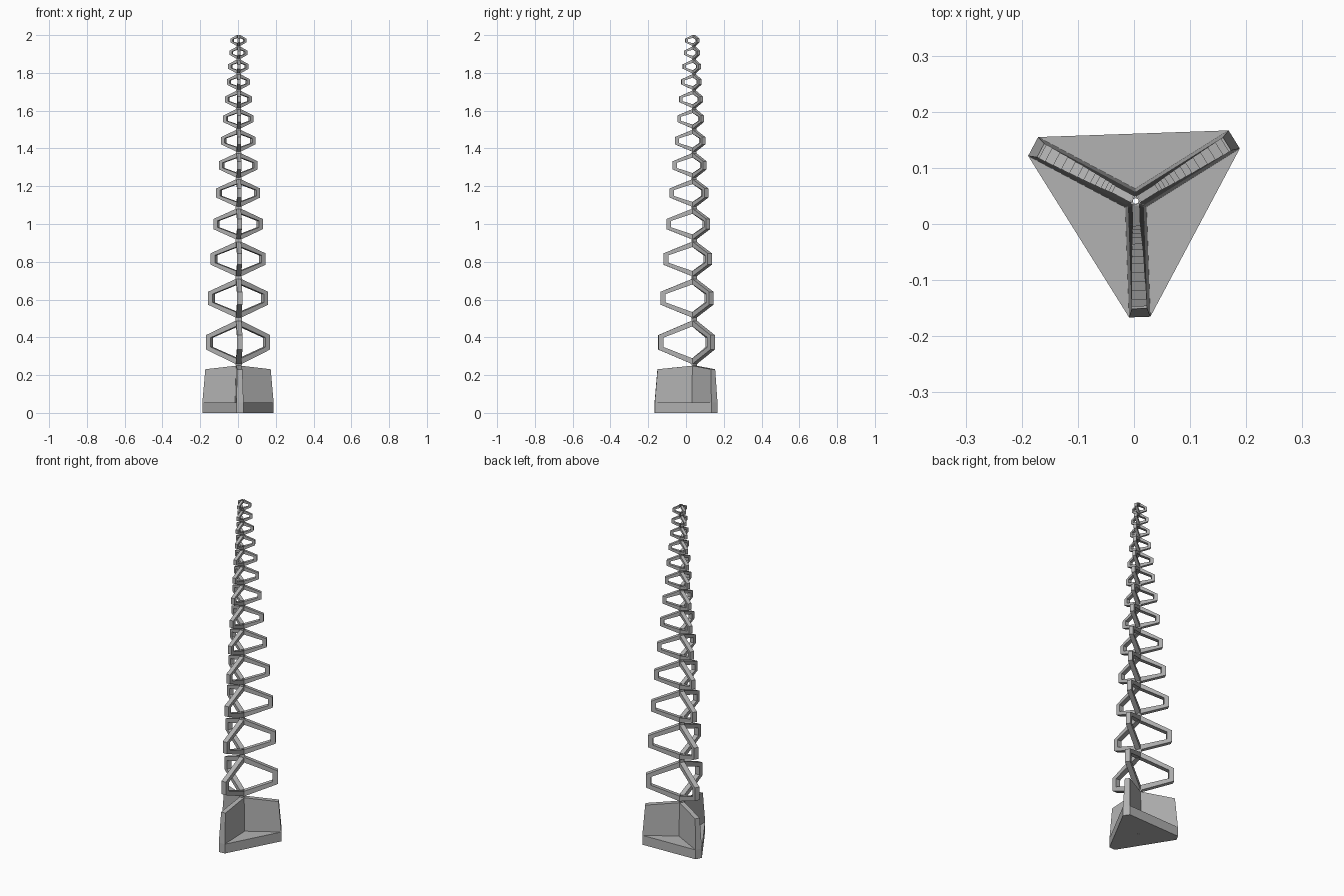
import bpy, bmesh, math
from mathutils import Vector

cube = bpy.data.objects.get("Cube")
if cube:
    bpy.data.objects.remove(cube)

AXIS = Vector((0.003, 0.041, 0))
ANGLES = [math.radians(a) for a in (-88, 32, 152)]
BORE = 0.005          # narrow open channel along the axis

grey = bpy.data.materials.new("plain grey")
grey.use_nodes = True
colour = (0.45, 0.45, 0.45, 1)
grey.diffuse_color = colour
grey.node_tree.nodes["Principled BSDF"].inputs["Base Color"].default_value = colour


def finish(name, bm):
    bmesh.ops.recalc_face_normals(bm, faces=bm.faces)
    mesh = bpy.data.meshes.new(name)
    bm.to_mesh(mesh)
    bm.free()
    mesh.materials.append(grey)
    obj = bpy.data.objects.new(name, mesh)
    bpy.context.collection.objects.link(obj)
    return obj


def place(radius, side, z, angle):
    out = Vector((math.cos(angle), math.sin(angle), 0))
    across = Vector((-out.y, out.x, 0))
    return AXIS + out * radius + across * side + Vector((0, 0, z))


def three_arms(name, profile, half_width):
    """Extrude a radius/height profile sideways, once for each arm."""
    bm = bmesh.new()
    for angle in ANGLES:
        left, right = [[bm.verts.new(place(r, s * half_width(z), z, angle))
                        for r, z in profile] for s in (1, -1)]
        bm.faces.new(left)
        bm.faces.new(right[::-1])
        for i in range(len(profile)):
            j = (i + 1) % len(profile)
            bm.faces.new((left[i], right[i], right[j], left[j]))
    return finish(name, bm)


# Base plate: a triangle with blunt corners
FOOT, PLATE_TOP, FOOT_HALF = 0.207, 0.055, 0.019
bm = bmesh.new()
corners = [bm.verts.new(place(FOOT, s * FOOT_HALF, 0, a))
           for a in ANGLES for s in (-1, 1)]
floor = bm.faces.new(corners)
top = bmesh.ops.extrude_face_region(bm, geom=[floor])["geom"]
bmesh.ops.translate(bm, vec=(0, 0, PLATE_TOP),
                    verts=[g for g in top if isinstance(g, bmesh.types.BMVert)])
plate = finish("base_plate", bm)

# Bore through the plate
bm = bmesh.new()
bmesh.ops.create_cone(bm, cap_ends=True, segments=16, radius1=BORE,
                      radius2=BORE, depth=0.3)
bmesh.ops.translate(bm, vec=AXIS, verts=bm.verts)
cutter = finish("bore_cutter", bm)
cutter.hide_render = True
cutter.hide_set(True)
cut = plate.modifiers.new("bore", "BOOLEAN")
cut.operation = "DIFFERENCE"
cut.object = cutter

# Upright fins, narrowing toward the top
three_arms("base_fins",
           [(BORE, PLATE_TOP), (FOOT, PLATE_TOP), (0.192, 0.231), (BORE, 0.25)],
           lambda z: FOOT_HALF - 0.03 * (z - PLATE_TOP))

# Stacked open rings, each shorter and narrower than the one below
REACH = [0.188, 0.176, 0.160, 0.144, 0.128, 0.112, 0.100,
         0.087, 0.077, 0.066, 0.058, 0.051, 0.045]
bottom, height = 0.25, 0.247
for i, reach in enumerate(REACH):
    mid = bottom + height / 2
    bar = 0.028 - 0.0012 * i
    neck = 0.012 - 0.0003 * i
    peak, tip = 0.46 * height, 0.155 * height
    upper = [(reach, tip), (neck, peak), (neck, height / 2), (BORE, height / 2),
             (BORE, peak - bar), (reach - bar, tip * 0.65)]
    lower = [(r, -z) for r, z in reversed(upper)]
    three_arms(f"ring_{i + 1}", [(r, mid + z) for r, z in upper + lower],
               lambda z: bar / 2)
    bottom += height
    height *= 0.89
